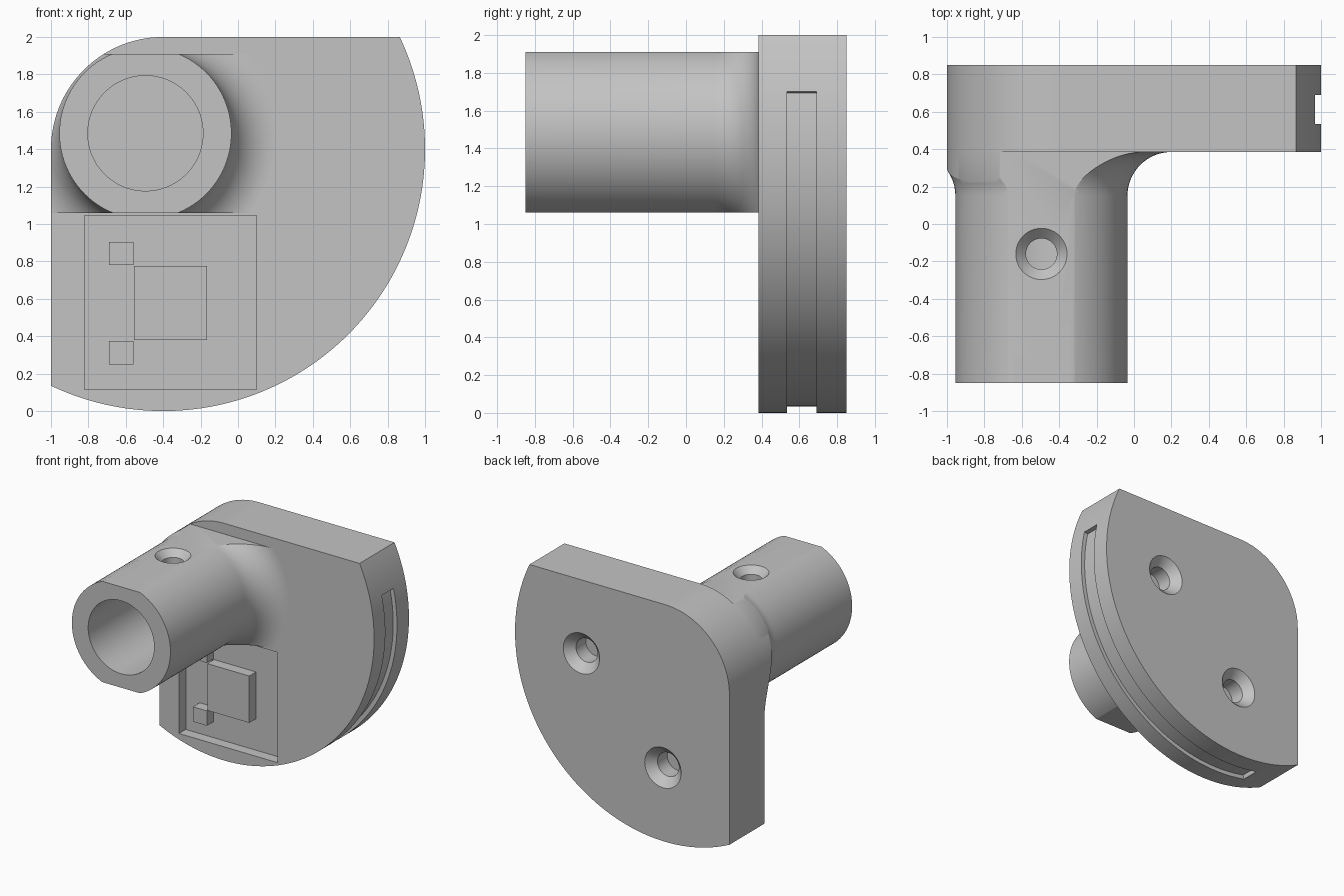
import bpy, bmesh, math
from mathutils import Matrix, Vector

if "Cube" in bpy.data.objects:
    bpy.data.objects.remove(bpy.data.objects["Cube"], do_unlink=True)

grey = bpy.data.materials.new("light grey")
grey.use_nodes = True
grey.diffuse_color = (0.55, 0.55, 0.55, 1)
grey.node_tree.nodes["Principled BSDF"].inputs["Base Color"].default_value = (0.55, 0.55, 0.55, 1)

ALONG_Y = Matrix.Rotation(-math.pi / 2, 4, "X")   # turns local z into +y


def make(name, bm):
    bmesh.ops.remove_doubles(bm, verts=bm.verts, dist=1e-5)
    bmesh.ops.recalc_face_normals(bm, faces=bm.faces)
    mesh = bpy.data.meshes.new(name)
    bm.to_mesh(mesh)
    bm.free()
    mesh.materials.append(grey)
    obj = bpy.data.objects.new(name, mesh)
    bpy.context.collection.objects.link(obj)
    return obj


def prism(name, outline, y0, y1):
    """Extrude an (x, z) outline from y0 to y1."""
    bm = bmesh.new()
    face = bm.faces.new([bm.verts.new((x, y0, z)) for x, z in outline])
    ext = bmesh.ops.extrude_face_region(bm, geom=[face])["geom"]
    moved = [g for g in ext if isinstance(g, bmesh.types.BMVert)]
    bmesh.ops.translate(bm, verts=moved, vec=(0, y1 - y0, 0))
    return make(name, bm)


def block(name, x0, x1, z0, z1, y0, y1):
    return prism(name, [(x0, z0), (x1, z0), (x1, z1), (x0, z1)], y0, y1)


def revolve(name, profile, place, steps=96):
    """Spin a closed (radius, height) profile around z, then place it."""
    bm = bmesh.new()
    rings = []
    for i in range(steps):
        a = math.tau * i / steps
        rings.append([bm.verts.new((r * math.cos(a), r * math.sin(a), h)) for r, h in profile])
    n = len(profile)
    for i in range(steps):
        a, b = rings[i], rings[(i + 1) % steps]
        for j in range(n):
            k = (j + 1) % n
            if profile[j][0] or profile[k][0]:
                bm.faces.new((a[j], b[j], b[k], a[k]))
    bm.transform(place)
    return make(name, bm)


def arc(cx, cz, r, start, end, steps):
    angles = [math.radians(start + (end - start) * i / steps) for i in range(steps + 1)]
    return [(cx + r * math.cos(a), cz + r * math.sin(a)) for a in angles]


def boolean(obj, cutter, operation="DIFFERENCE"):
    mod = obj.modifiers.new("cut", "BOOLEAN")
    mod.operation, mod.object, mod.solver = operation, cutter, "EXACT"
    bpy.context.view_layer.objects.active = obj
    bpy.ops.object.modifier_apply(modifier=mod.name)
    bpy.data.objects.remove(cutter, do_unlink=True)


def countersink(outer, inner, depth, place):
    profile = [(0, 0.02), (outer + 0.02, 0.02), (inner, inner - outer), (inner, -depth), (0, -depth)]
    return revolve("countersink_cutter", profile, place, 48)


FRONT, BACK = 0.385, 0.85
CX, CZ, R = -0.4, 1.4, 1.4
edge = math.degrees(math.asin(0.6 / R))

# Backing plate: large arc, straight left side and top, one rounded corner
outline = arc(CX, CZ, R, -90 - edge, edge, 96) + arc(CX, CZ, 0.6, 90, 180, 32)
plate = prism("backing_plate", outline, FRONT, BACK)

# Groove around the curved rim
stop = 12.4
ring = arc(CX, CZ, R - 0.035, -90 - stop, stop, 80) + arc(CX, CZ, R + 0.1, stop, -90 - stop, 80)
boolean(plate, prism("groove_cutter", ring, 0.535, 0.69))

# Square pocket in the front
FLOOR = FRONT + 0.09
boolean(plate, block("pocket_cutter", -0.82, 0.10, 0.115, 1.045, FRONT - 0.1, FLOOR))

# Blind screw holes in the back
for x, z in ((0.38, 1.38), (-0.38, 0.62)):
    boolean(plate, countersink(0.17, 0.1, 0.2, Matrix.Translation((x, BACK, z)) @ ALONG_Y))

# Raised pads in the pocket, flush with the plate front
block("pocket_pad", -0.555, -0.165, 0.38, 0.775, FRONT, FLOOR + 0.005)
for name, z in (("lower_peg", 0.25), ("upper_peg", 0.78)):
    block(name, -0.69, -0.56, z, z + 0.125, FRONT, FLOOR + 0.005)

# Hollow tube flaring into the plate
TX, TZ, TR, BORE, FILLET = -0.495, 1.485, 0.46, 0.308, 0.235
flare = arc(TR + FILLET, FRONT - FILLET, FILLET, 180, 90, 16)
profile = [(BORE, -0.85), (TR, -0.85)] + flare + [(TR + FILLET, FRONT + 0.001), (BORE, FRONT + 0.001)]
tube = revolve("mounting_tube", profile, Matrix.Translation((TX, 0, TZ)) @ ALONG_Y)

# Flats on top and bottom, and flare trimmed to the plate outline
boolean(tube, block("flat_cutter", -2, 2, 1.06, 1.91, -1, 1), "INTERSECT")
boolean(tube, prism("outline_cutter", outline, -1, 1), "INTERSECT")

# Set-screw hole through the top wall of the tube
boolean(tube, countersink(0.137, 0.083, 0.25, Matrix.Translation((TX, -0.16, 1.91))))

# Smooth the curved parts, keep edges sharp
for obj in (plate, tube):
    bpy.ops.object.select_all(action="DESELECT")
    obj.select_set(True)
    bpy.context.view_layer.objects.active = obj
    bpy.ops.object.shade_smooth_by_angle(angle=math.radians(25))
